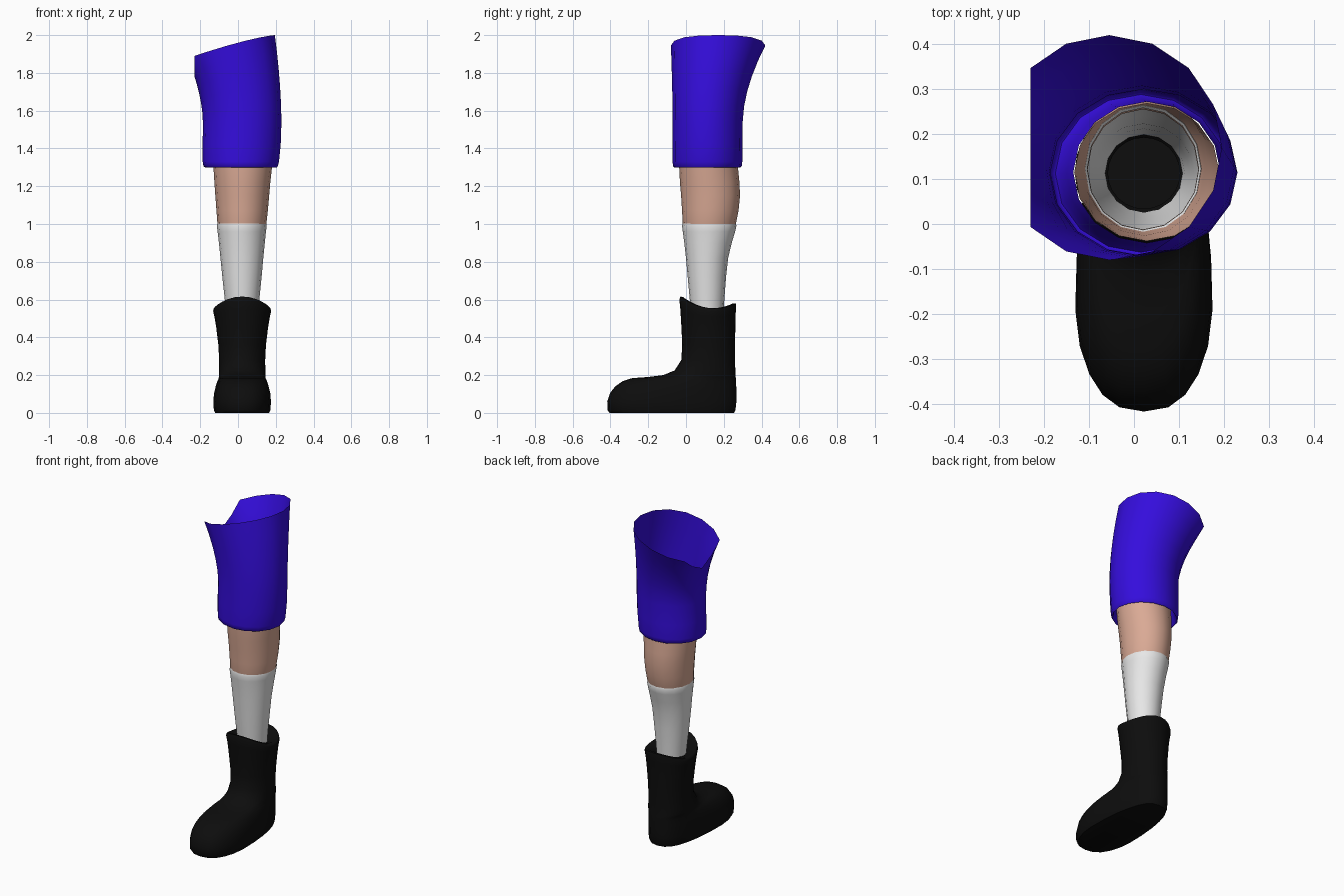
import bpy
import math


def material(name, rgb):
    m = bpy.data.materials.new(name)
    m.diffuse_color = (*rgb, 1)
    return m


BLUE = material("blue cloth", (0.035, 0.004, 0.72))
SKIN = material("skin", (0.70, 0.40, 0.30))
WHITE = material("white knit", (0.83, 0.83, 0.83))
BLACK = material("black rubber", (0.004, 0.004, 0.004))


def angles(n):
    # angle 0 faces front, then turns towards +x
    return [2 * math.pi * i / n for i in range(n)]


def oval(z, x0, x1, y0, y1, n=16):
    cx, cy, rx, ry = (x0 + x1) / 2, (y0 + y1) / 2, (x1 - x0) / 2, (y1 - y0) / 2
    return [(cx + rx * math.sin(a), cy - ry * math.cos(a), z) for a in angles(n)]


def loft(name, rings, mat, cap_start=False, sharp=50):
    n = len(rings[0])
    verts = [v for r in rings for v in r]
    faces = []
    for k in range(len(rings) - 1):
        for i in range(n):
            j = (i + 1) % n
            faces.append((k * n + i, k * n + j, (k + 1) * n + j, (k + 1) * n + i))
    if cap_start:
        faces.append(tuple(reversed(range(n))))
    me = bpy.data.meshes.new(name)
    me.from_pydata(verts, [], faces)
    me.materials.append(mat)
    ob = bpy.data.objects.new(name, me)
    bpy.context.collection.objects.link(ob)
    bpy.ops.object.select_all(action='DESELECT')
    ob.select_set(True)
    bpy.context.view_layer.objects.active = ob
    bpy.ops.object.shade_smooth_by_angle(angle=math.radians(sharp))
    return ob


# Shorts leg: lining, rolled hem, straight tube, then flare to a slanted rim
def waist_rim():
    pts = []
    for a in angles(16):
        x = -0.055 + 0.25 * math.sin(a)
        y = 0.17 - 0.25 * math.cos(a)
        z = 2.0 - 0.11 * (max(0, 0.195 - x) / 0.425) ** 1.3
        off = abs(math.degrees(a) - 270) / 45
        if off < 1.01:  # flat centre seam dipping to the crotch
            x, z = -0.23, 1.78 + 0.11 * off ** 1.2
        pts.append((x, y, z))
    return pts


shorts = [
    oval(1.42, -0.135, 0.192, -0.042, 0.272),
    oval(1.37, -0.15, 0.195, -0.05, 0.275),
    oval(1.315, -0.165, 0.20, -0.056, 0.28),
    oval(1.30, -0.175, 0.206, -0.063, 0.288),
    oval(1.305, -0.183, 0.21, -0.069, 0.295),
    oval(1.33, -0.187, 0.217, -0.071, 0.298),
    oval(1.42, -0.187, 0.226, -0.071, 0.299),
]
base = oval(1.54, -0.186, 0.23, -0.071, 0.30)
shorts.append(base)
rim = waist_rim()
for t in (0.2, 0.4, 0.6, 0.8, 1.0):
    f = t ** 1.75
    shorts.append([(b[0] + (r[0] - b[0]) * f, b[1] + (r[1] - b[1]) * f,
                    b[2] + (r[2] - b[2]) * t) for b, r in zip(base, rim)])
loft("shorts_leg", shorts, BLUE)

# Bare knee and upper calf
loft("bare_leg", [
    oval(0.975, -0.103, 0.143, -0.012, 0.255),
    oval(1.00, -0.109, 0.15, -0.017, 0.264),
    oval(1.07, -0.114, 0.158, -0.021, 0.278),
    oval(1.15, -0.12, 0.165, -0.026, 0.286),
    oval(1.22, -0.125, 0.171, -0.032, 0.283),
    oval(1.30, -0.13, 0.18, -0.036, 0.275),
    oval(1.42, -0.133, 0.19, -0.038, 0.268),
], SKIN)

# Sock with a small rounded top edge
loft("sock", [
    oval(0.52, -0.063, 0.107, 0.028, 0.198),
    oval(0.60, -0.07, 0.113, 0.02, 0.203),
    oval(0.72, -0.083, 0.125, 0.009, 0.212),
    oval(0.82, -0.093, 0.134, 0.0, 0.223),
    oval(0.90, -0.101, 0.142, -0.009, 0.242),
    oval(0.96, -0.108, 0.148, -0.017, 0.26),
    oval(0.99, -0.112, 0.152, -0.021, 0.267),
    oval(1.003, -0.109, 0.149, -0.018, 0.264),
    oval(0.995, -0.104, 0.144, -0.013, 0.258),
], WHITE)


# Boot: level sections, long over the foot and round up the shaft
def boot_ring(z, front, back, heel_w, toe_w, power, wave=0.0):
    pts = []
    for a in angles(24):
        s, c = math.sin(a), math.cos(a)
        y = (front + back) / 2 - (back - front) / 2 * math.copysign(abs(c) ** power, c)
        k = min(1, max(0, (0.12 - y) / 0.36))
        w = heel_w + (toe_w - heel_w) * k
        x = 0.022 + w * math.copysign(abs(s) ** power, s)
        pts.append((x, y, z + wave * (0.045 * c * c + 0.018 * c)))
    return pts


boot = [boot_ring(*r) for r in (
    (0.0, -0.405, 0.255, 0.130, 0.150, 0.80),
    (0.015, -0.415, 0.262, 0.135, 0.157, 0.80),
    (0.06, -0.417, 0.267, 0.137, 0.160, 0.80),
    (0.105, -0.402, 0.267, 0.137, 0.156, 0.80),
    (0.14, -0.375, 0.266, 0.135, 0.146, 0.80),
    (0.168, -0.335, 0.265, 0.132, 0.130, 0.80),
    (0.184, -0.285, 0.264, 0.130, 0.112, 0.80),
    (0.190, -0.20, 0.263, 0.128, 0.105, 0.82),
    (0.200, -0.12, 0.262, 0.126, 0.110, 0.87),
    (0.225, -0.06, 0.261, 0.123, 0.115, 0.93),
    (0.28, -0.025, 0.260, 0.122, 0.118, 1.0),
    (0.36, -0.020, 0.260, 0.126, 0.126, 1.0),
    (0.45, -0.024, 0.261, 0.137, 0.137, 1.0),
    (0.51, -0.030, 0.263, 0.147, 0.147, 1.0, 0.6),
    (0.54, -0.035, 0.266, 0.154, 0.154, 1.0, 0.95),
    (0.553, -0.030, 0.263, 0.150, 0.150, 1.0, 1.0),
    (0.556, -0.015, 0.250, 0.138, 0.138, 1.0, 0.9),
    (0.545, 0.015, 0.215, 0.100, 0.100, 1.0, 0.4),
    (0.53, 0.034, 0.192, 0.080, 0.080, 1.0),
)]
loft("boot", boot, BLACK, cap_start=True, sharp=60)
